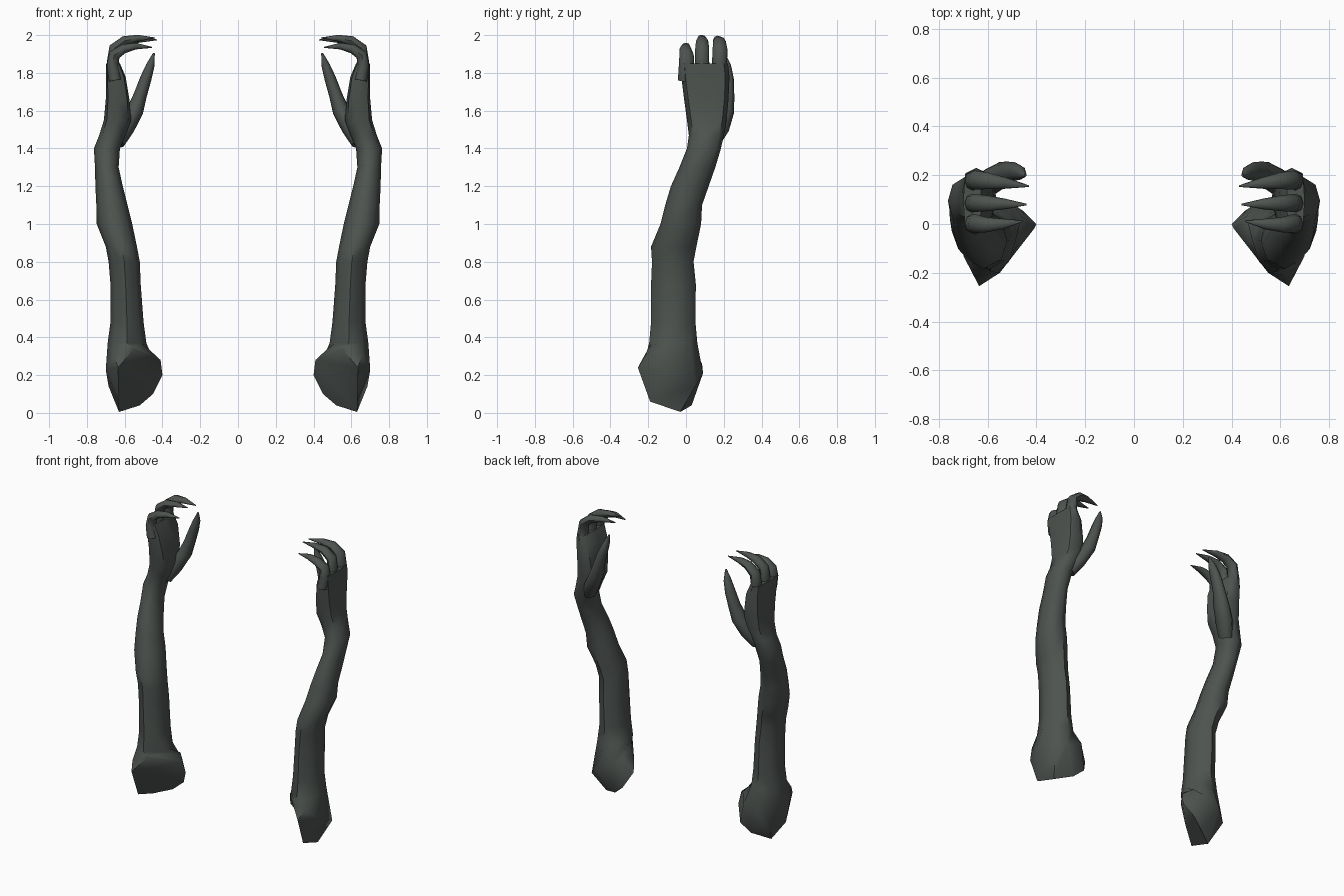
import bpy, bmesh, math
from mathutils import Vector

skin = bpy.data.materials.new("dark_grey_green_skin")
skin.diffuse_color = (0.075, 0.087, 0.079, 1.0)


def loft(name, rings, side):
    """Skin a list of equal rings, close both ends, mirror by side."""
    bm = bmesh.new()
    loops = [[bm.verts.new((p[0] * side, p[1], p[2])) for p in r] for r in rings]
    n = len(loops[0])
    for a, b in zip(loops, loops[1:]):
        for i in range(n):
            j = (i + 1) % n
            bm.faces.new((a[i], a[j], b[j], b[i]))
    bm.faces.new(loops[0])
    bm.faces.new(loops[-1])
    bmesh.ops.recalc_face_normals(bm, faces=bm.faces[:])
    me = bpy.data.meshes.new(name)
    bm.to_mesh(me)
    bm.free()
    me.materials.append(skin)
    ob = bpy.data.objects.new(name, me)
    bpy.context.collection.objects.link(ob)
    bpy.context.view_layer.objects.active = ob
    ob.select_set(True)
    bpy.ops.object.shade_smooth_by_angle(angle=math.radians(55))
    ob.select_set(False)


def section(x0, x1, y0, y1, z, power=1.0, tilt=0.0):
    """Eight-sided level ring filling a box; power below 1 makes it squarer."""
    ring = []
    for i in range(8):
        a = math.tau * i / 8
        c, s = math.cos(a), math.sin(a)
        c = math.copysign(abs(c) ** power, c)
        s = math.copysign(abs(s) ** power, s)
        ring.append(((x0 + x1) / 2 + c * (x1 - x0) / 2,
                     (y0 + y1) / 2 + s * (y1 - y0) / 2, z + tilt * c))
    return ring


def tube(path, flat=0.8):
    """Rings along a path of (x, y, z, radius), wider along y."""
    pts = [Vector(p[:3]) for p in path]
    rings = []
    for i, p in enumerate(pts):
        t = (pts[min(i + 1, len(pts) - 1)] - pts[max(i - 1, 0)]).normalized()
        u = Vector((0, 1, 0))
        u = (u - t * u.dot(t)).normalized()
        v = t.cross(u)
        r = path[i][3]
        rings.append([p + u * r * math.cos(math.tau * k / 8)
                      + v * r * flat * math.sin(math.tau * k / 8) for k in range(8)])
    return rings


# Slanted cut end of the upper arm and the bulge just above it
cut_end = [(.63, -.19, .06), (.63, -.03, .005), (.52, .03, .04), (.45, .05, .10),
           (.40, .0, .20), (.41, -.02, .28), (.55, -.20, .34), (.635, -.255, .24)]
bulge = [(.70, -.13, .23), (.685, .05, .14), (.62, .09, .21), (.50, .085, .26),
         (.46, .03, .31), (.475, -.08, .34), (.56, -.20, .35), (.655, -.215, .30)]

# Arm and palm: x0, x1, y0, y1, z, power
levels = [
    (.485, .69, -.195, .06, .37, 1), (.50, .675, -.185, .05, .48, 1),
    (.515, .675, -.185, .052, .68, 1), (.52, .685, -.18, .04, .80, 1),
    (.535, .70, -.185, .055, .88, 1), (.56, .748, -.135, .08, 1.0, 1),
    (.585, .75, -.11, .085, 1.1, 1), (.61, .755, -.08, .12, 1.2, 1),
    (.632, .757, -.035, .155, 1.3, 1), (.625, .763, .005, .185, 1.4, .9),
    (.595, .735, .015, .20, 1.47, .8), (.565, .71, .005, .215, 1.55, .7),
    (.575, .70, -.01, .225, 1.66, .6), (.595, .70, -.025, .23, 1.78, .55),
    (.625, .70, -.03, .222, 1.85, .55),
]

# Finger and thumb centre lines with radii
fingers = {
    "rear_finger": [(.65, .175, 1.78, .045), (.662, .178, 1.86, .04), (.652, .18, 1.925, .039),
                    (.60, .177, 1.966, .034), (.53, .168, 1.978, .024), (.43, .155, 1.975, .003)],
    "middle_finger": [(.65, .085, 1.78, .043), (.664, .085, 1.86, .038), (.654, .086, 1.93, .037),
                      (.60, .085, 1.97, .032), (.53, .082, 1.984, .022), (.44, .08, 1.985, .003)],
    "front_finger": [(.65, .0, 1.76, .043), (.664, .002, 1.84, .04), (.655, .003, 1.895, .038),
                     (.605, -.003, 1.928, .031), (.54, .0, 1.942, .022), (.455, .012, 1.935, .003)],
    "thumb": [(.64, .13, 1.43, .05), (.595, .17, 1.51, .06), (.545, .20, 1.60, .056),
              (.518, .212, 1.68, .044), (.488, .215, 1.77, .038), (.464, .21, 1.84, .028),
              (.445, .20, 1.905, .006)],
}

for label, side in (("right", 1), ("left", -1)):
    loft(label + "_arm", [cut_end, bulge] + [section(*l) for l in levels], side)
    for name, path in fingers.items():
        loft(label + "_" + name, tube(path), side)
